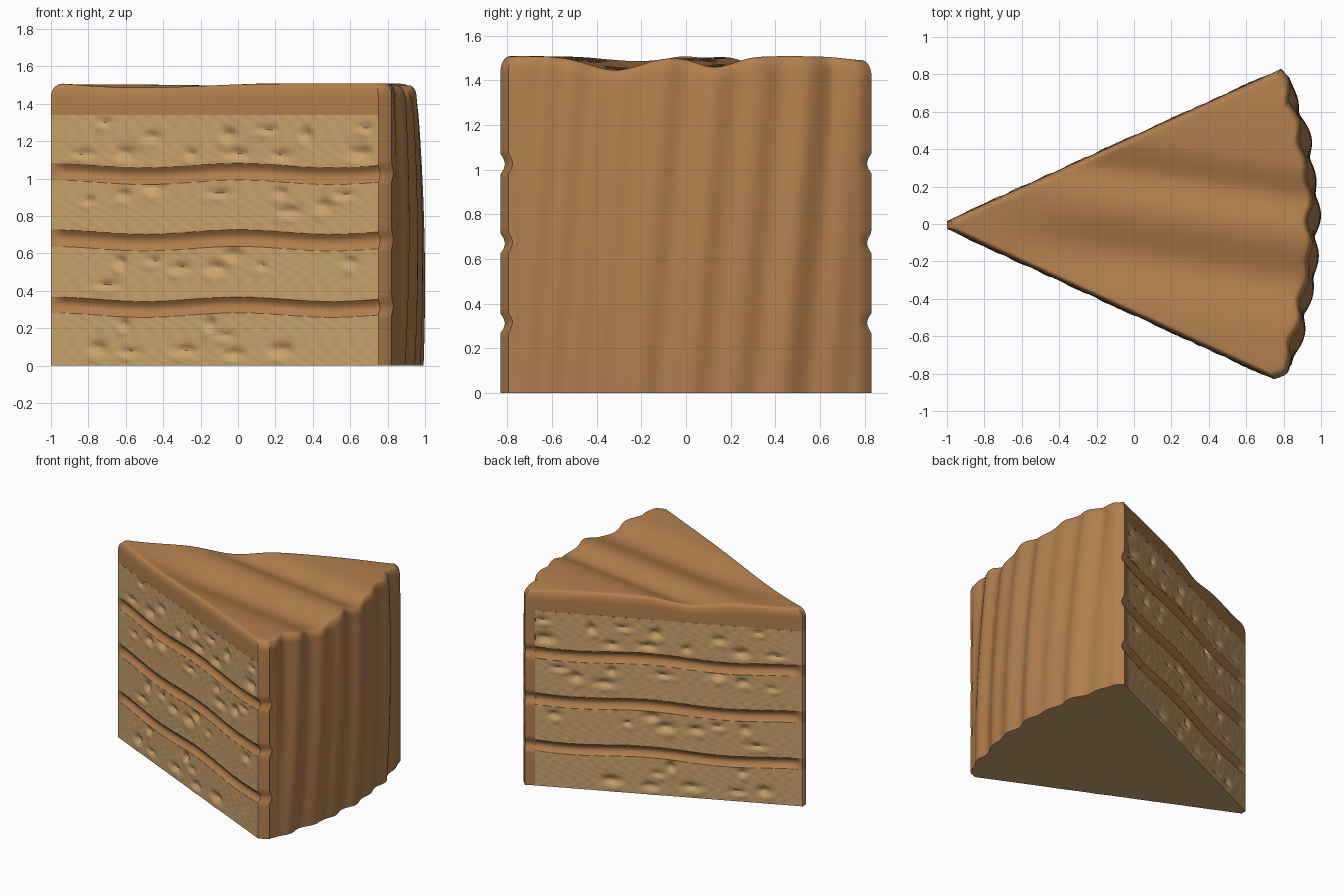
import bpy, bmesh, math
from mathutils import Vector
from math import sin, cos, pi, exp

if "Cube" in bpy.data.objects:
    bpy.data.objects.remove(bpy.data.objects["Cube"])

def material(name, rgb):
    m = bpy.data.materials.new(name)
    m.diffuse_color = (*rgb, 1)
    m.use_nodes = True
    m.node_tree.nodes["Principled BSDF"].inputs["Base Color"].default_value = m.diffuse_color
    return m

FROSTING = material("caramel frosting", (0.445, 0.212, 0.075))
SPONGE = material("sponge", (0.58, 0.36, 0.152))

FILLINGS = [(0.27, 0.355), (0.625, 0.715), (0.98, 1.07)]
SPONGE_TOP = 1.34
N = 150   # points along each cut side

# Crumb holes (x, z), the same on both cut sides
PITS = [(-.71, 1.30), (-.46, 1.22), (-.6, 1.13), (-.82, 1.13), (-.25, 1.13), (-.05, 1.23),
        (.16, 1.26), (0, 1.13), (.36, 1.23), (.68, 1.27), (.23, 1.12), (.66, 1.13),
        (-.8, .88), (-.61, .91), (-.45, .95), (-.1, .92), (.23, .92), (.46, .85), (.57, .91),
        (.28, .82), (-.63, .55), (-.45, .56), (-.31, .52), (-.11, .52), (.13, .53), (.6, .55),
        (-.03, .59), (-.7, .43), (-.61, .22), (-.75, .09), (-.58, .07), (-.28, .08),
        (-.15, .22), (-.07, .16), (-.02, .06), (.23, .08)]

def wave(x):
    return 0.012 * cos(2 * pi * x)

def groove(x, z):
    """Inward dip of the cut sides at each filling."""
    for a, b in FILLINGS:
        t = (z - wave(x) - a) / (b - a)
        if 0 < t < 1:
            return 0.022 * sin(pi * t) * min(1, (x + 1) / 0.06)
    return 0

def crumb(x, z):
    """Inward dip of the sponge: holes with a small lip, plus fine grain."""
    d = 0.0015 * sin(71 * x + 3 * sin(23 * z)) * sin(83 * z)
    for k, (px, pz) in enumerate(PITS):
        rx, rz = 0.026 + 0.009 * (k % 4), 0.018 + 0.006 * (k % 3)
        dx, dz = (x - px) / rx, (z - pz) / rz
        q = dx * dx + dz * dz
        if q < 12:
            d += (0.015 + 0.004 * (k % 3)) * exp(-q) * (1 + 0.4 * dz)
            d -= 0.006 * exp(-(dx + 0.6) ** 2 - (dz + 1.6) ** 2)
    return d * max(0, min(1, (x + 1) / 0.08, (0.75 - x) / 0.05))

def lerp(a, b, n):
    return [(a[0] + (b[0] - a[0]) * i / n, a[1] + (b[1] - a[1]) * i / n) for i in range(n + 1)]

# Plan outline: front cut, tip, back cut, then the curved outer wall
CUT = lerp((0.75, -0.83), (-1, -0.025), N) + lerp((-1, 0.015), (0.72, 0.798), N)
WALL_N = 130
WALL = [(None, 0.78 - 1.53 * i / WALL_N) for i in range(WALL_N + 1)]
STRIP_B = [(0.745, 0.81), (0.785, 0.83), (0.80, 0.815)]
STRIP_F = [(0.825, -0.775), (0.822, -0.795), (0.80, -0.812)]
OUTLINE = CUT + STRIP_B + WALL + STRIP_F

def plan(p, z, crumbs=False):
    """Position in plan of an outline point at height z."""
    x, y = p
    if x is None:      # rippled outer wall
        s = y - 0.08 * z
        fade = max(0, min(1, (0.8 - abs(y)) / 0.15))
        x = 0.985 - 0.16 * (y / 0.8) ** 2
        x += fade * (0.011 * sin(2 * pi * s / 0.215 + 1.4) + 0.007 * sin(2 * pi * s / 0.37 + 0.5)
                     - 0.04 * (z - 0.45) ** 2)
        return x, y
    d = groove(x, z) + (crumb(x, z) if crumbs else 0)
    return x + 0.416 * d, y - math.copysign(0.909, y) * d

def bell(t):
    return exp(-t * t)

def top_height(x, y):
    """Softly rippled top of the frosting."""
    s = y + 0.15 * (x - 0.9)
    f = max(0, min(1, (x + 0.95) / 0.8))
    return 1.508 - f * (0.062 * bell((s + 0.32) / 0.17) + 0.048 * bell((s - 0.13) / 0.12)) \
        - 0.02 * bell((y - 0.83) / 0.15)

def build(name, rings, mat, closed=False, skip=None, centre=None):
    """Skin a stack of rings with quads."""
    bm = bmesh.new()
    vs = [[bm.verts.new(p) for p in r] for r in rings]
    n = len(rings[0])
    for j in range(len(rings) - 1):
        for i in range(n if closed else n - 1):
            k = (i + 1) % n
            if not (skip and skip(j, i)):
                bm.faces.new((vs[j][i], vs[j + 1][i], vs[j + 1][k], vs[j][k]))
    if centre:
        c = bm.verts.new(centre)
        for i in range(n):
            bm.faces.new((vs[-1][i], c, vs[-1][(i + 1) % n]))
    bmesh.ops.delete(bm, geom=[v for v in bm.verts if not v.link_faces], context='VERTS')
    finish(name, bm, mat)

def finish(name, bm, mat):
    me = bpy.data.meshes.new(name)
    bm.to_mesh(me)
    bm.free()
    me.materials.append(mat)
    ob = bpy.data.objects.new(name, me)
    bpy.context.collection.objects.link(ob)
    bpy.ops.object.select_all(action='DESELECT')
    ob.select_set(True)
    bpy.context.view_layer.objects.active = ob
    bpy.ops.object.shade_smooth_by_angle(angle=math.radians(40))

def layer(name, z0, z1, mat, steps, crumbs):
    """One band of the cut sides, between two wavy heights."""
    rings = []
    for j in range(steps + 1):
        t = j / steps
        ring = []
        for p in CUT:
            w0 = wave(p[0]) if z0 > 0 else 0
            w1 = wave(p[0]) if z1 < SPONGE_TOP else 0
            z = (z0 + w0) * (1 - t) + (z1 + w1) * t
            ring.append((*plan(p, z, crumbs), z))
        rings.append(ring)
    build(name, rings, mat)

# Sponge layers and fillings
edges = [0] + [e for f in FILLINGS for e in f] + [SPONGE_TOP]
for k in range(len(edges) - 1):
    if k % 2 == 0:
        layer(f"sponge_layer_{k // 2 + 1}", edges[k], edges[k + 1], SPONGE, 20, True)
    else:
        layer(f"filling_{k // 2 + 1}", edges[k], edges[k + 1], FROSTING, 8, False)

# Frosting coat: outer wall, rounded rim and rippled top
CX, CY = 0.25, 0.0
LOW, RIM, IN = 60, 7, 24
rings = []
for j in range(LOW + 1):
    z = SPONGE_TOP * j / LOW
    rings.append([(*plan(p, z), z) for p in OUTLINE])
outer = [plan(p, 1.42) for p in OUTLINE]

def scaled(p, s):
    return CX + (p[0] - CX) * s, CY + (p[1] - CY) * s

for k in range(RIM + 1):
    a = k / RIM * pi / 2
    ring = []
    for p in outer:
        x, y = scaled(p, 1 - 0.05 * (1 - cos(a)))
        ring.append((x, y, top_height(x, y) - 0.07 * (1 - sin(a))))
    rings.append(ring)
for k in range(1, IN):
    pts = [scaled(p, 0.95 * (1 - k / IN)) for p in outer]
    rings.append([(x, y, top_height(x, y)) for x, y in pts])
build("frosting_coat", rings, FROSTING, closed=True,
      skip=lambda j, i: j < LOW and i < len(CUT) - 1,
      centre=(CX, CY, top_height(CX, CY)))

# Flat underside
bm = bmesh.new()
bm.faces.new([bm.verts.new((*plan(p, 0, True), 0)) for p in OUTLINE])
bm.normal_update()
for f in bm.faces:
    if f.normal.z > 0:
        f.normal_flip()
bmesh.ops.triangulate(bm, faces=bm.faces[:])
finish("underside", bm, SPONGE)
